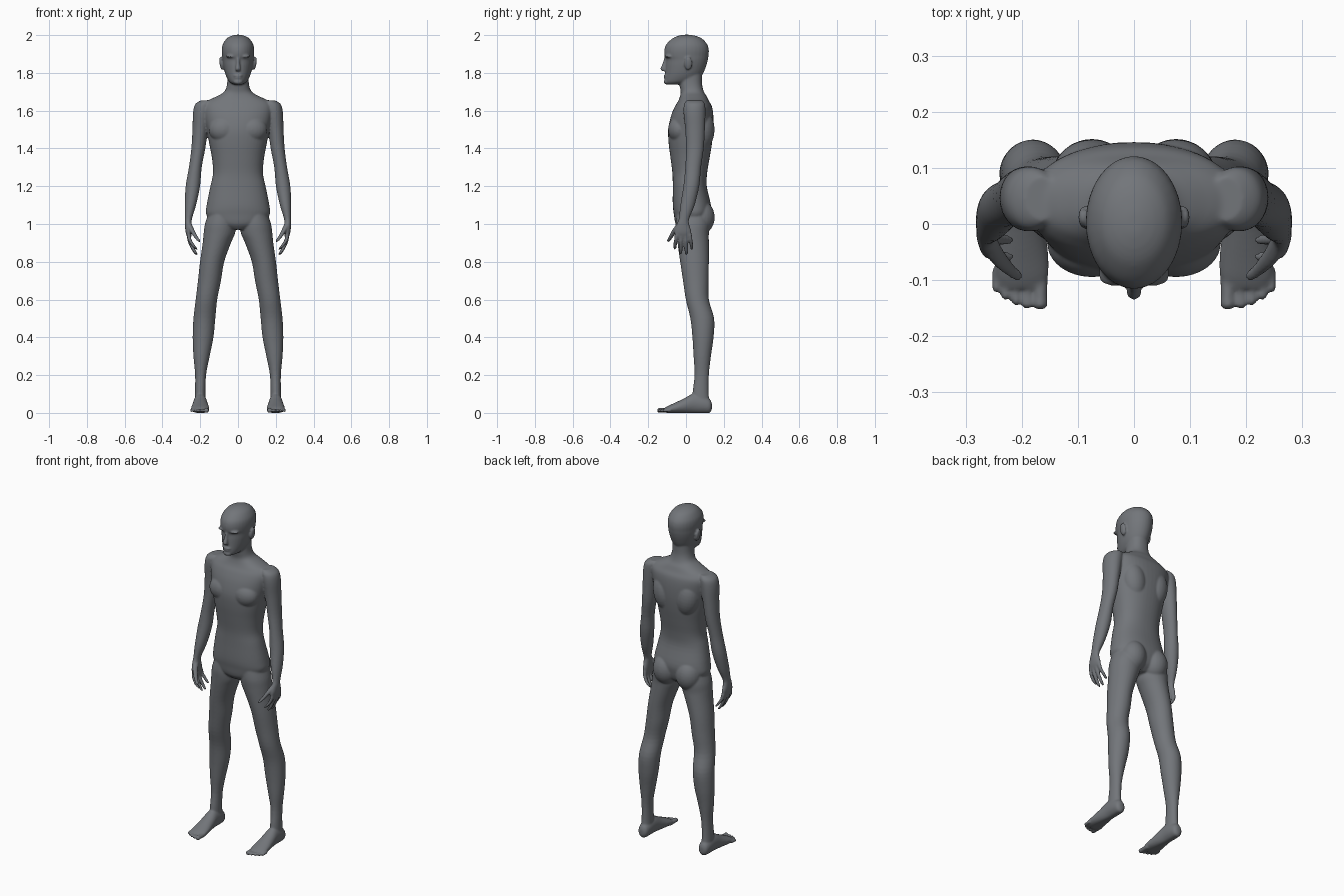
import bpy, bmesh, math
from mathutils import Matrix, Vector

skin = bpy.data.materials.new("slate_grey")
skin.diffuse_color = (0.17, 0.18, 0.195, 1)
bm = bmesh.new()


def catmull(a, b, c, d, t):
    return [0.5 * (2 * q + (r - p) * t + (2 * p - 5 * q + 4 * r - s) * t * t
            + (3 * q - p - 3 * r + s) * t ** 3) for p, q, r, s in zip(a, b, c, d)]


def loft(rows, axis='z', sides=(1,), power=1.0, seg=32, steps=4):
    """Skin smooth elliptical sections (x, y, z, rx, r2); axis is the stacking direction."""
    dense = []
    for i in range(len(rows) - 1):
        p = [rows[max(i - 1, 0)], rows[i], rows[i + 1], rows[min(i + 2, len(rows) - 1)]]
        dense += [catmull(*p, k / steps) for k in range(steps)]
    dense.append(rows[-1])
    for s in sides:
        rings, faces = [], []
        for x, y, z, r1, r2 in dense:
            ring = []
            for k in range(seg):
                a = 2 * math.pi * k / seg
                c, n = [math.copysign(abs(v) ** power, v) for v in (math.cos(a), math.sin(a))]
                co = (x + r1 * c, y + r2 * n, z) if axis == 'z' else (x + r1 * c, y, z + r2 * n)
                ring.append(bm.verts.new((s * co[0], co[1], max(co[2], 0))))
            rings.append(ring)
        for a, b in zip(rings, rings[1:]):
            for k in range(seg):
                j = (k + 1) % seg
                faces.append(bm.faces.new((a[k], a[j], b[j], b[k])))
        faces += [bm.faces.new(rings[0][::-1]), bm.faces.new(rings[-1])]
        bmesh.ops.recalc_face_normals(bm, faces=faces)


def blob(c, r, sides=(1,), tilt=0.0):
    for s in sides:
        m = (Matrix.Translation((s * c[0], c[1], c[2])) @ Matrix.Rotation(s * tilt, 4, 'Y')
             @ Matrix.Diagonal((*r, 1)))
        bmesh.ops.create_uvsphere(bm, u_segments=24, v_segments=16, radius=1, matrix=m)


def fb(z, w, front, back):
    """Centred section from half width, front y and back y."""
    return (0, (front + back) / 2, z, w, (back - front) / 2)


BOTH = (1, -1)

# torso and neck
loft([fb(0.97, .05, -.03, .08), fb(1.0, .13, -.055, .115), fb(1.05, .168, -.064, .13),
      fb(1.1, .166, -.07, .132), fb(1.2, .146, -.07, .11), fb(1.27, .132, -.072, .112),
      fb(1.35, .138, -.082, .125), fb(1.43, .153, -.092, .138), fb(1.5, .165, -.094, .145),
      fb(1.57, .18, -.08, .145), fb(1.62, .185, -.06, .138), fb(1.65, .165, -.042, .122),
      fb(1.675, .115, -.032, .11), fb(1.70, .073, -.028, .095), fb(1.74, .058, -.035, .085),
      fb(1.80, .055, -.04, .085)], power=0.88, seg=48)
blob((.075, .078, 1.035), (.074, .074, .09), BOTH)          # buttocks
blob((.075, .085, 1.5), (.07, .066, .11), BOTH, .15)        # shoulder blades
blob((.075, -.035, 1.5), (.08, .06, .07), BOTH)             # chest

# head
loft([fb(1.738, .022, -.10, -.03), fb(1.75, .043, -.112, .03), fb(1.77, .057, -.113, .07),
      fb(1.80, .069, -.11, .092), fb(1.84, .078, -.108, .108), fb(1.87, .082, -.106, .116),
      fb(1.89, .084, -.114, .119), fb(1.92, .086, -.115, .121), fb(1.95, .081, -.105, .113),
      fb(1.98, .062, -.075, .087), fb(1.995, .038, -.045, .055), fb(2.002, .012, -.015, .02)])
loft([(0, -.104, 1.89, .008, .008), (0, -.112, 1.85, .010, .012),
      (0, -.120, 1.822, .014, .016), (0, -.115, 1.81, .013, .011)], seg=16)    # nose
blob((0, -.109, 1.786), (.024, .011, .005))                  # upper lip
blob((0, -.107, 1.774), (.021, .011, .005))                  # lower lip
blob((0, -.103, 1.752), (.024, .015, .013))                  # chin
blob((.035, -.090, 1.887), (.030, .022, .008), BOTH)         # brow
blob((.088, .012, 1.85), (.010, .021, .036), BOTH, .15)      # ears

# arms
loft([(.165, .045, 1.655, .03, .04), (.18, .045, 1.635, .046, .055), (.19, .045, 1.59, .048, .058),
      (.2, .048, 1.5, .041, .052), (.21, .047, 1.4, .037, .047), (.226, .038, 1.3, .034, .042),
      (.239, .028, 1.2, .038, .042), (.252, .008, 1.1, .030, .038), (.262, -.01, 1.03, .019, .028),
      (.263, -.016, 1.0, .018, .033), (.262, -.016, .96, .016, .045), (.259, -.015, .935, .012, .042),
      (.257, -.015, .925, .008, .036)], sides=BOTH)
# fingers and thumb
for y0, y1, tip in [(-.048, -.058, .865), (-.026, -.028, .838), (-.003, .002, .835), (.019, .03, .862)]:
    z0 = .945
    loft([(.261, y0, z0, .011, .012), (.256, (y0 + y1) / 2, .65 * z0 + .35 * tip, .0105, .0105),
          (.236, y1, .25 * z0 + .75 * tip, .010, .010), (.222, y1, tip + .006, .008, .008),
          (.219, y1, tip, .003, .003)], sides=BOTH, seg=16)
loft([(.258, -.03, 1.0, .014, .018), (.245, -.055, .97, .014, .018), (.225, -.078, .935, .012, .013),
      (.208, -.092, .912, .010, .010), (.203, -.096, .905, .004, .004)], sides=BOTH, seg=16)

# legs
loft([(.085, .035, 1.06, .07, .085), (.093, .035, 1.0, .082, .09), (.099, .035, .95, .083, .086),
      (.112, .038, .9, .075, .083), (.137, .045, .8, .064, .076), (.151, .052, .7, .061, .068),
      (.167, .06, .6, .057, .061), (.178, .086, .5, .058, .063), (.185, .09, .4, .055, .056),
      (.193, .086, .3, .043, .046), (.198, .083, .2, .029, .038), (.2, .077, .1, .028, .043),
      (.2, .082, .04, .03, .045)], sides=BOTH)
# feet
loft([(.2, .137, .035, .012, .016), (.2, .125, .037, .028, .037), (.2, .09, .045, .034, .047),
      (.2, .04, .05, .036, .052), (.2, -.01, .037, .042, .04), (.2, -.06, .025, .048, .028),
      (.2, -.095, .018, .047, .019), (.2, -.115, .014, .036, .012)], axis='y', sides=BOTH)
for x, tip, r in [(.167, -.153, .014), (.190, -.152, .0095), (.210, -.146, .009),
                  (.229, -.136, .009), (.246, -.122, .0085)]:
    loft([(x, -.08, .014, r, r), (x, tip + .02, .013, r * .9, r * .9), (x, tip + .008, .013, r, r),
          (x, tip, .012, r * .4, r * .4)], axis='y', sides=BOTH, seg=16)

me = bpy.data.meshes.new("figure_body")
bm.to_mesh(me)
bm.free()
me.materials.append(skin)
body = bpy.data.objects.new("figure_body", me)
bpy.context.collection.objects.link(body)

# fuse the parts into one smooth surface
remesh = body.modifiers.new("fuse", 'REMESH')
remesh.mode = 'VOXEL'
remesh.voxel_size = 0.005
remesh.use_smooth_shade = True
soft = body.modifiers.new("soften", 'SMOOTH')
soft.factor = 0.5
soft.iterations = 6
